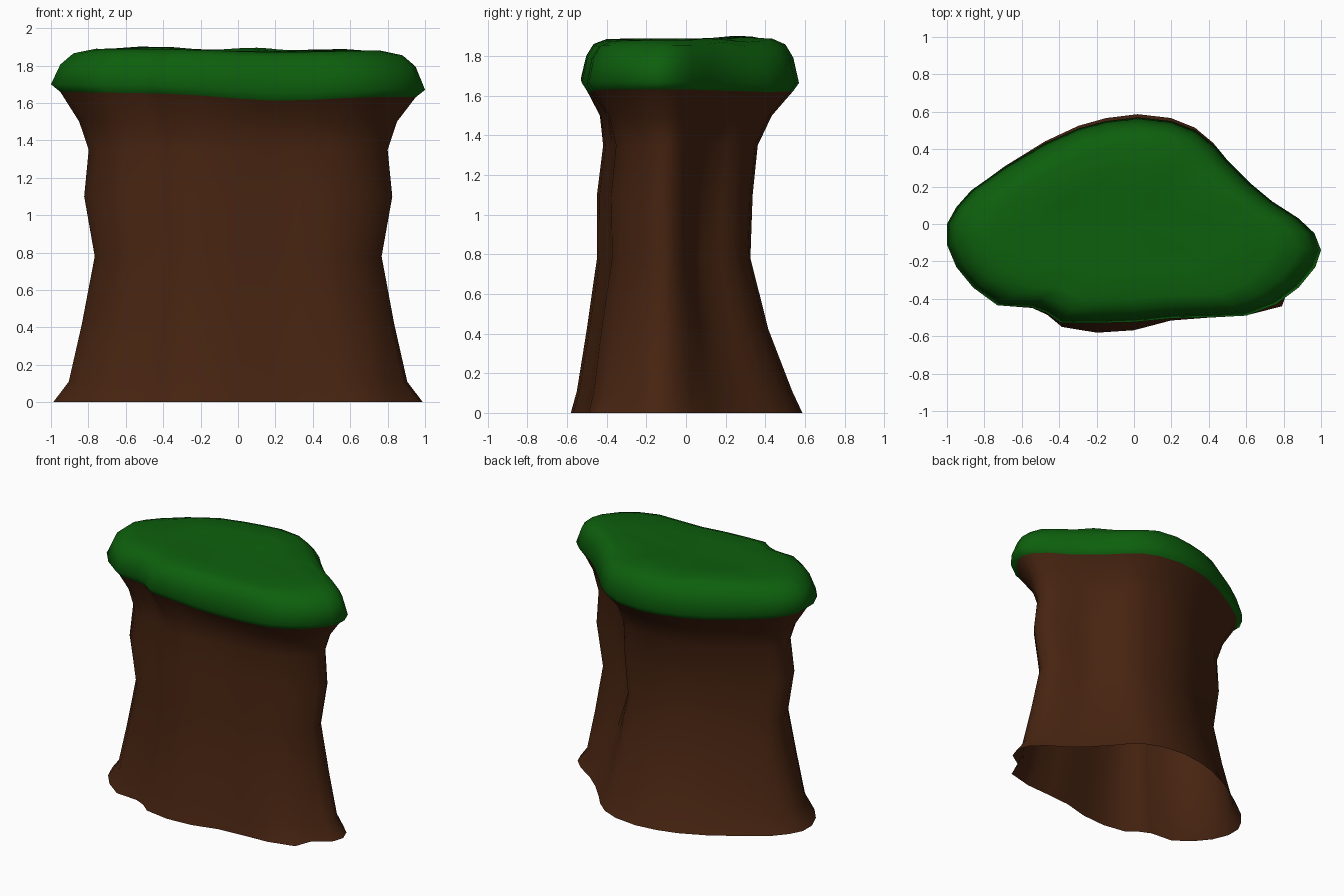
import bpy, bmesh, math

if "Cube" in bpy.data.objects:
    bpy.data.objects.remove(bpy.data.objects["Cube"])

# Plan outline of the plateau, counter-clockwise from the left tip
OUTLINE = [(-1, -.11), (-.95, -.23), (-.86, -.34), (-.73, -.435), (-.55, -.445), (-.47, -.475),
           (-.39, -.53), (-.2, -.53), (0, -.525), (.2, -.505), (.4, -.50), (.6, -.49),
           (.76, -.43), (.88, -.34), (.97, -.23), (1, -.14), (.965, -.05), (.88, .03),
           (.74, .12), (.62, .22), (.5, .34), (.43, .42), (.33, .50), (.2, .55),
           (.02, .57), (-.15, .55), (-.3, .51), (-.48, .43), (-.7, .30), (-.87, .18),
           (-.95, .09), (-1, 0)]

# Hollows in the pillar: plan centre, radius, shift, height, height spread
DENTS = [(.64, .19, .2, -.065, -.055, .95, .55),
         (.95, 0, .12, 0, -.02, .95, .5),
         (-.72, .28, .3, .025, -.025, 1.0, .5),
         (-.93, .1, .14, .01, -.02, 1.1, .4),
         (.88, -.34, .05, -.03, .03, 0, .1),
         (.76, -.43, .05, .04, -.01, 0, .1)]


def material(name, color):
    m = bpy.data.materials.new(name)
    m.diffuse_color = (*color, 1)
    m.use_nodes = True
    m.node_tree.nodes["Principled BSDF"].inputs["Base Color"].default_value = m.diffuse_color
    return m


def bell(x, centre, width):
    return math.exp(-((x - centre) / width) ** 2)


def sway(x, y):
    # gentle tilt of the grass, sagging at the front middle and the back
    return -.015 * x - (.03 * bell(x, .2, .35) if y < -.2 else 0) - .02 * max(0, min(1, y / .4))


def pillar_ring(z, sx, left, right, back, push):
    # outline scaled separately along x, front left, front right and back
    pts = []
    for x, y in OUTLINE:
        t = max(0, min(1, (x + .1) / .4))
        front = left + (right - left) * t
        px, py = x * sx, y * (front if y < 0 else back)
        if y < -.4:
            py -= push * bell(x, -.13, .26)
        for cx, cy, r, dx, dy, zc, zw in DENTS:
            w = bell(math.hypot(x - cx, y - cy), 0, r) * bell(z, zc, zw)
            px, py = px + dx * w, py + dy * w
        pts.append((px, py, z))
    return pts


def loft(name, rings, mat, cap_centre=None):
    bm = bmesh.new()
    loops = [[bm.verts.new(p) for p in r] for r in rings]
    n = len(OUTLINE)
    for a, b in zip(loops, loops[1:]):
        for i in range(n):
            j = (i + 1) % n
            bm.faces.new((a[i], a[j], b[j], b[i]))
    if cap_centre:
        c = bm.verts.new(cap_centre)
        for i in range(n):
            bm.faces.new((loops[-1][i], loops[-1][(i + 1) % n], c))
    for f in bm.faces:
        f.smooth = True
    me = bpy.data.meshes.new(name)
    bm.to_mesh(me)
    bm.free()
    me.materials.append(mat)
    ob = bpy.data.objects.new(name, me)
    bpy.context.collection.objects.link(ob)


brown = material("earth", (.063, .0175, .0055))
green = material("grass", (.004, .115, .004))

# Grass cap: rolled rim rising to a softly uneven top
grass = []
for z, s in [(1.645, .95), (1.685, 1), (1.80, .95), (1.86, .88), (1.885, .76), (1.88, .5), (1.877, .25)]:
    r = []
    for x, y in OUTLINE:
        x, y = x * s, y * s
        bump = 0
        if z > 1.85:
            bump = .022 * bell(y, .3, .2) * (bell(x, -.45, .25) + bell(x, .1, .2))
            bump += .02 * bell(x, .57, .1) * bell(y, .18, .1) - .015 * bell(x, .33, .12) * bell(y, .4, .15)
        r.append((x, y, z + sway(x, y) * (1 if z < 1.75 else .4) + bump))
    grass.append(r)
loft("grass_top", grass, green, (0, 0, 1.875))

# Earth pillar: waisted shell, open underneath, meeting the grass rim
PROFILE = [(0, .988, 1.0, 1.0, 1.03, .055), (.11, .905, .96, .95, .94, .045),
           (.42, .835, .91, .87, .73, .02), (.78, .768, .83, .76, .57, .01),
           (1.1, .825, .83, .77, .59, .01), (1.35, .80, .78, .72, .635, .005),
           (1.5, .85, .82, .79, .76, 0)]
loft("earth_pillar", [pillar_ring(*p) for p in PROFILE] + [grass[0]], brown)
